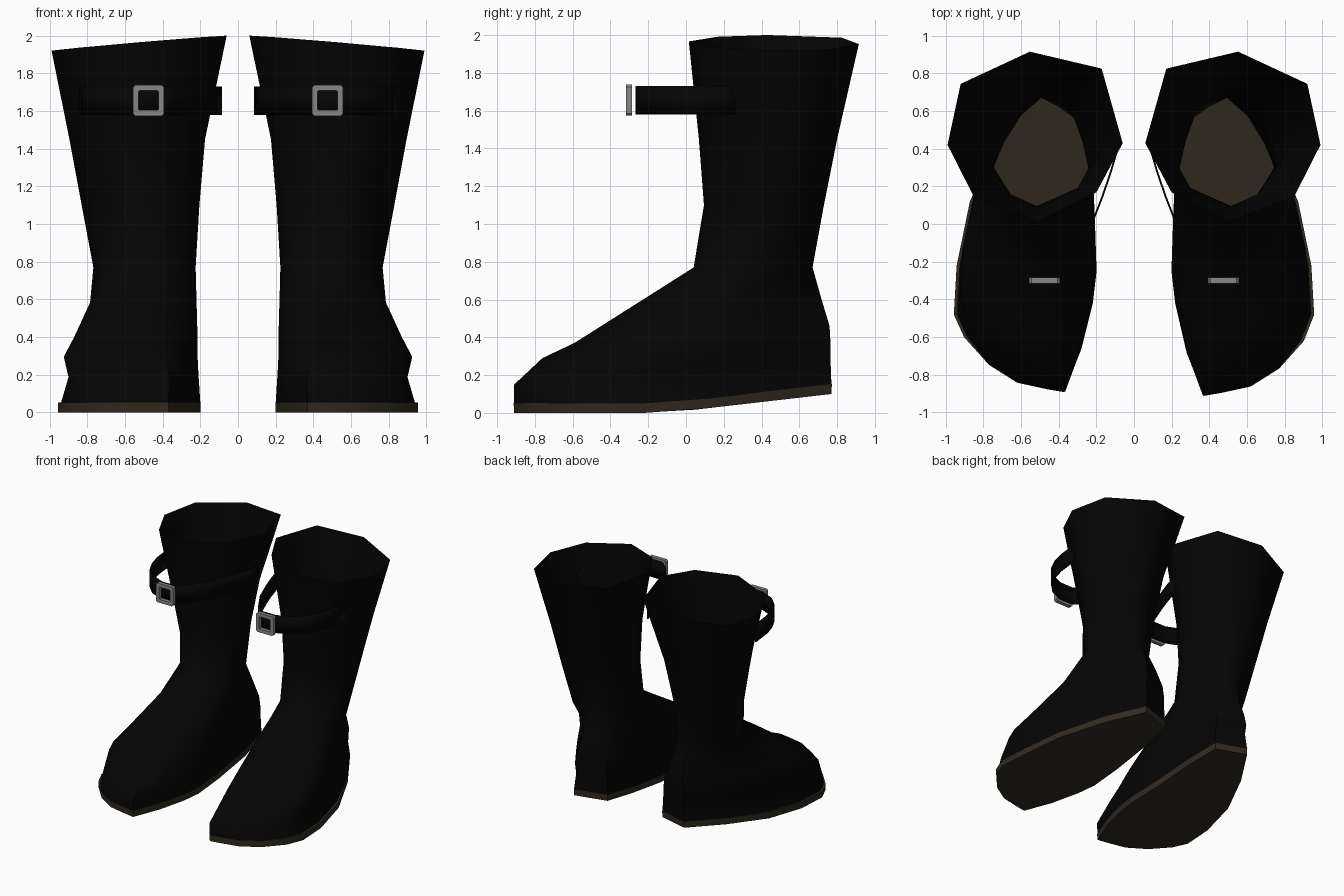
import bpy, bmesh, math

if "Cube" in bpy.data.objects:
    bpy.data.objects.remove(bpy.data.objects["Cube"])


def material(name, rgb):
    m = bpy.data.materials.new(name)
    m.diffuse_color = (*rgb, 1)
    m.use_nodes = True
    m.node_tree.nodes["Principled BSDF"].inputs["Base Color"].default_value = m.diffuse_color
    return m


LEATHER = material("black leather", (0.0013, 0.0013, 0.0013))
SOLE = material("brown sole", (0.030, 0.0225, 0.0142))
METAL = material("grey metal", (0.24, 0.24, 0.24))

# Foot outline, from the toe around the outer side, heel and inner side
FOOT = [(.46, -.895), (.62, -.86), (.77, -.765), (.90, -.62), (.955, -.48), (.94, -.22),
        (.87, .12), (.71, .47), (.52, .77), (.26, .69), (.225, .4), (.21, .05),
        (.20, -.25), (.22, -.42), (.28, -.68), (.37, -.91)]
N = len(FOOT)

# Eight-sided shaft sections in a unit square, same order as the foot
ANKLE = [(.5, 0), (.72, .1), (1, .5), (.85, .83), (.5, 1), (.19, .84), (0, .42), (.15, .15)]
RIM = [(.48, 0), (.85, .145), (1, .45), (.925, .81), (.53, 1), (.12, .9), (0, .46), (.15, .17)]


def with_midpoints(corners):
    pts = []
    for p, q in zip(corners, corners[1:] + corners[:1]):
        pts += [p, ((p[0] + q[0]) / 2, (p[1] + q[1]) / 2)]
    return pts


SECTIONS = [[((x - .20) / .755, (y + .91) / 1.68) for x, y in FOOT],
            with_midpoints(ANKLE), with_midpoints(RIM)]


def ground(y):
    """Underside height: flat at the toe, rising to the heel."""
    return max(0, (y + .1) / .87) * .1


def ring(x0, x1, y0, y1, zf, zm, zb, blend, tilt=0):
    """Shaft ring; blend 0 is the foot, 1 the ankle and 2 the rim section."""
    k = min(int(blend), 1)
    t = blend - k
    pts = []
    for (au, av), (bu, bv) in zip(SECTIONS[k], SECTIONS[k + 1]):
        u, v = au + (bu - au) * t, av + (bv - av) * t
        z = zf * (1 - v) * (1 - 2 * v) + zm * 4 * v * (1 - v) + zb * v * (2 * v - 1)
        pts.append((x0 + u * (x1 - x0), y0 + v * (y1 - y0), z + tilt * (u - .5)))
    return pts


def finish(name, bm, mat, side, smooth=60):
    """Turn a bmesh into an object, mirrored to the given side."""
    for v in bm.verts:
        v.co.x *= side
        if side < 0 and v.co.y < -.55:  # this boot has a slightly shorter toe
            v.co.y += .02
    bmesh.ops.recalc_face_normals(bm, faces=bm.faces)
    me = bpy.data.meshes.new(name)
    bm.to_mesh(me)
    bm.free()
    me.materials.append(mat)
    ob = bpy.data.objects.new(name, me)
    bpy.context.collection.objects.link(ob)
    bpy.ops.object.select_all(action='DESELECT')
    ob.select_set(True)
    bpy.context.view_layer.objects.active = ob
    if smooth:
        bpy.ops.object.shade_smooth_by_angle(angle=math.radians(smooth))
    return ob


def loft(rings, caps):
    bm = bmesh.new()
    loops = [[bm.verts.new(p) for p in r] for r in rings]
    for a, b in zip(loops, loops[1:]):
        for i in range(N):
            j = (i + 1) % N
            bm.faces.new((a[i], a[j], b[j], b[i]))
    if caps:
        bm.faces.new(loops[0][::-1])
        bm.faces.new(loops[-1])
        bmesh.ops.triangulate(bm, faces=[f for f in bm.faces if len(f.verts) > 4])
    return bm


UPPER = [
    # x0   x1    y0    y1   z front, middle, back   blend
    (.21, .90, -.91, .765, .15, .22, .28, 0),
    (.215, .925, -.76, .765, .29, .31, .37, 0),
    (.215, .87, -.60, .76, .37, .42, .46, .1),
    (.22, .785, -.28, .715, .57, .59, .61, .4),
    (.225, .768, .04, .67, .77, .77, .77, .9),
    (.205, .83, .095, .73, 1.10, 1.10, 1.10, 1.1),
    (.175, .895, .068, .80, 1.45, 1.45, 1.45, 1.5),
    (.06, .99, .015, .915, 1.965, 1.96, 1.955, 2, -.08),
]

STRAP = [(.09, .39), (.125, .27), (.17, .14), (.24, -.04), (.33, -.19), (.41, -.262),
         (.54, -.262), (.66, -.21), (.74, -.13), (.79, -.03), (.82, .08), (.84, .26)]


def boot(side, label):
    # Upper: open tube from the sole edge to the rim, set in on the outer side
    base = [(x - (.015 if x > .8 else 0), y, ground(y) + .05) for x, y in FOOT]
    finish(label + "_boot_upper", loft([base] + [ring(*r) for r in UPPER], False), LEATHER, side)

    # Sole slab
    low = [(x, y, ground(y)) for x, y in FOOT]
    top = [(.55 + (x - .55) * 1.004, y * 1.003, ground(y) + .053) for x, y in FOOT]
    finish(label + "_sole", loft([low, top], True), SOLE, side, 35)

    # Strap: upright ribbon standing off the front of the shaft
    bm = bmesh.new()
    cols = [[bm.verts.new((x, y, z)) for z in (1.58, 1.73)] for x, y in STRAP]
    for a, b in zip(cols, cols[1:]):
        bm.faces.new((a[0], b[0], b[1], a[1]))
    strap = finish(label + "_strap", bm, LEATHER, side)
    mod = strap.modifiers.new("thickness", 'SOLIDIFY')
    mod.thickness, mod.offset = .01, 0

    # Buckle: square frame with clipped outer corners
    bm = bmesh.new()
    cx, cz = .475, 1.656

    def square(h, c, y):
        pts = [(-h + c, -h), (h - c, -h), (h, -h + c), (h, h - c),
               (h - c, h), (-h + c, h), (-h, h - c), (-h, -h + c)]
        return [bm.verts.new((cx + px, y, cz + pz)) for px, pz in pts]

    loops = [square(.082, .012, -.285), square(.082, .012, -.317),
             square(.052, .004, -.317), square(.052, .004, -.285)]
    for k in range(4):
        a, b = loops[k], loops[(k + 1) % 4]
        for i in range(8):
            j = (i + 1) % 8
            bm.faces.new((a[i], a[j], b[j], b[i]))
    finish(label + "_buckle", bm, METAL, side, 0)


boot(1, "left")
boot(-1, "right")
